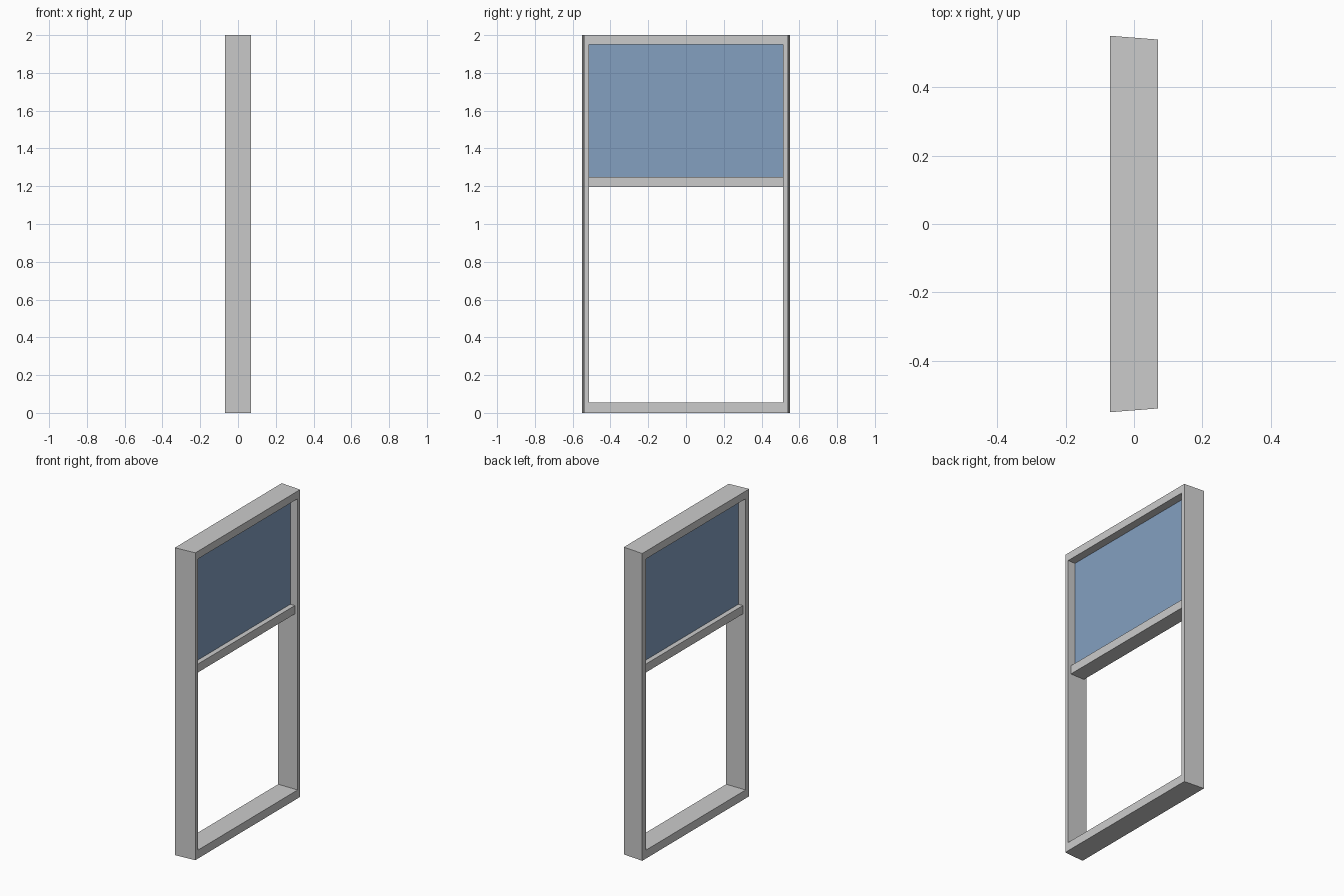
import bpy, bmesh

if "Cube" in bpy.data.objects:
    bpy.data.objects.remove(bpy.data.objects["Cube"])

D = 0.07                      # half depth of the frame
Y_BACK, Y_FRONT = 0.55, 0.539  # half widths at -x and +x (tapered sides)
Y_IN = 0.513                  # half width of the opening


def finish(bm, name, mat=None):
    bmesh.ops.recalc_face_normals(bm, faces=bm.faces)
    mesh = bpy.data.meshes.new(name)
    bm.to_mesh(mesh)
    bm.free()
    obj = bpy.data.objects.new(name, mesh)
    bpy.context.collection.objects.link(obj)
    if mat:
        mesh.materials.append(mat)
    return obj


def ring(bm, x, y, z0, z1):
    return [bm.verts.new((x, a, b)) for a, b in ((-y, z0), (y, z0), (y, z1), (-y, z1))]


def box(name, half_x, y, z0, z1, mat=None):
    bm = bmesh.new()
    a, b = ring(bm, -half_x, y, z0, z1), ring(bm, half_x, y, z0, z1)
    bm.faces.new(a)
    bm.faces.new(b)
    for i in range(4):
        j = (i + 1) % 4
        bm.faces.new((a[i], a[j], b[j], b[i]))
    return finish(bm, name, mat)


# Outer frame: four rectangular rings joined into a closed tube
bm = bmesh.new()
rings = [ring(bm, -D, Y_BACK, 0, 2), ring(bm, D, Y_FRONT, 0, 2),
         ring(bm, D, Y_IN, 0.055, 1.95), ring(bm, -D, Y_IN, 0.055, 1.95)]
for k in range(4):
    a, b = rings[k], rings[(k + 1) % 4]
    for i in range(4):
        j = (i + 1) % 4
        bm.faces.new((a[i], a[j], b[j], b[i]))
finish(bm, "window_frame")

# Crossbar between the jambs
box("crossbar", 0.05, Y_IN, 1.195, 1.25)

# Upper glass pane
glass = bpy.data.materials.new("blue_glass")
glass.diffuse_color = (0.23, 0.35, 0.53, 1)
glass.use_nodes = True
glass.node_tree.nodes["Principled BSDF"].inputs["Base Color"].default_value = glass.diffuse_color
box("glass_pane", 0.018, Y_IN, 1.25, 1.95, glass)
